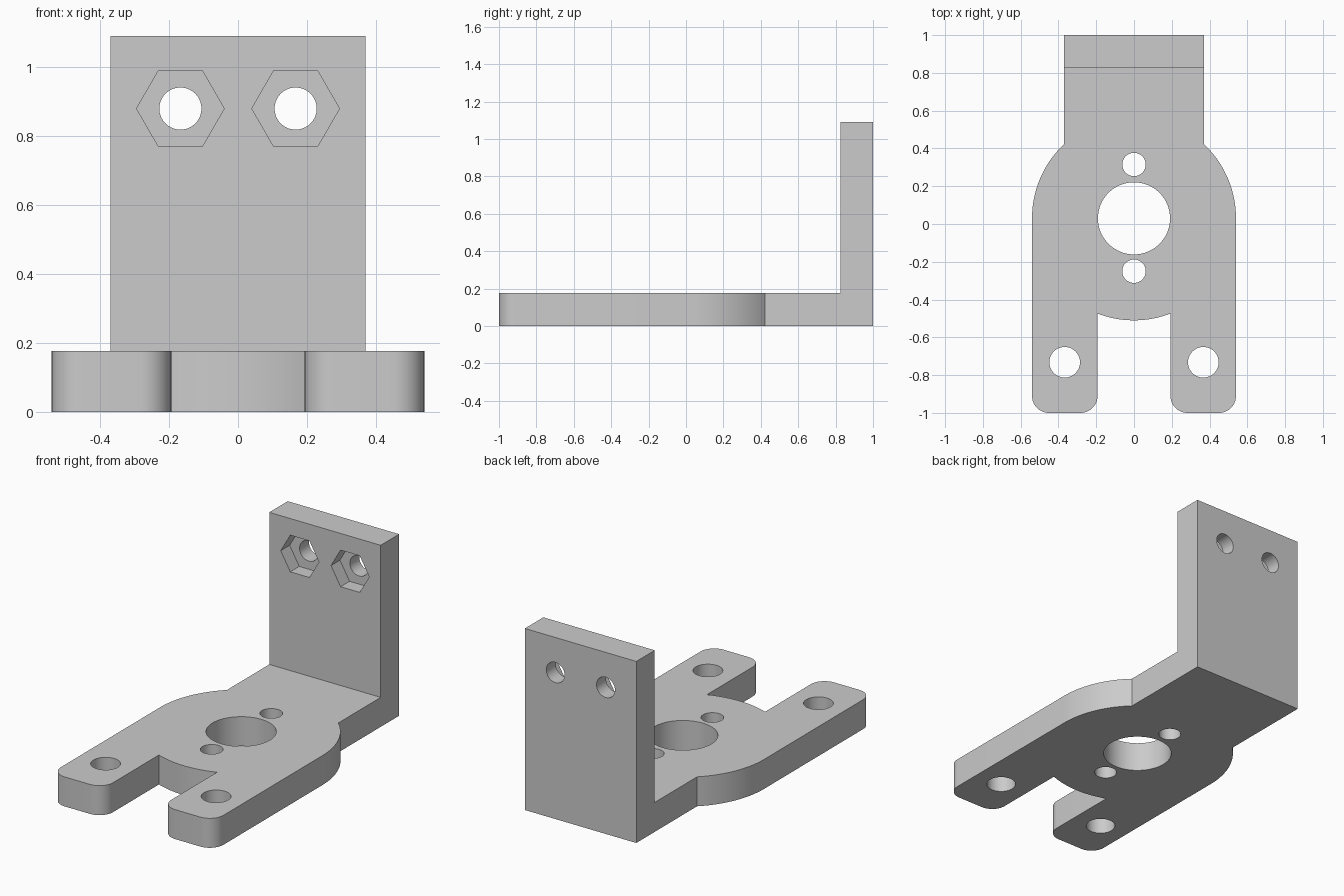
import bpy, bmesh
from math import sin, cos, pi, asin, radians
from mathutils import Matrix, Vector

if "Cube" in bpy.data.objects:
    bpy.data.objects.remove(bpy.data.objects["Cube"])

THICK, DISC_Y, DISC_R = 0.177, 0.03, 0.54
TAB_X, SLOT_X, CORNER = 0.37, 0.193, 0.09
WALL_Y, WALL_TOP = 0.825, 1.09

grey = bpy.data.materials.new("plain_grey")
grey.use_nodes = True
grey.diffuse_color = (0.6, 0.6, 0.6, 1)
grey.node_tree.nodes["Principled BSDF"].inputs["Base Color"].default_value = (0.6, 0.6, 0.6, 1)


def make_object(name, bm):
    bmesh.ops.recalc_face_normals(bm, faces=bm.faces)
    mesh = bpy.data.meshes.new(name)
    bm.to_mesh(mesh)
    bm.free()
    obj = bpy.data.objects.new(name, mesh)
    bpy.context.collection.objects.link(obj)
    mesh.materials.append(grey)
    return obj


def arc(cx, cy, r, start, end, steps):
    angles = [start + (end - start) * i / steps for i in range(steps + 1)]
    return [(cx + r * cos(a), cy + r * sin(a)) for a in angles]


def prism(name, outline, height):
    bm = bmesh.new()
    face = bm.faces.new([bm.verts.new((x, y, 0)) for x, y in outline])
    out = bmesh.ops.extrude_face_region(bm, geom=[face])
    top = [v for v in out["geom"] if isinstance(v, bmesh.types.BMVert)]
    bmesh.ops.translate(bm, verts=top, vec=(0, 0, height))
    return make_object(name, bm)


def cylinder(name, centre, radius, depth, sides=64, along_y=False):
    bm = bmesh.new()
    turn = Matrix.Rotation(pi / 2, 4, "X") if along_y else Matrix.Identity(4)
    spin = Matrix.Rotation(pi / 2, 4, "Z")
    bmesh.ops.create_cone(bm, cap_ends=True, segments=sides, radius1=radius, radius2=radius,
                          depth=depth, matrix=Matrix.Translation(Vector(centre)) @ turn @ spin)
    return make_object(name, bm)


def combine(target, tool, operation):
    mod = target.modifiers.new(tool.name, "BOOLEAN")
    mod.operation, mod.solver, mod.object = operation, "EXACT", tool
    bpy.context.view_layer.objects.active = target
    bpy.ops.object.modifier_apply(modifier=mod.name)
    bpy.data.objects.remove(tool)


# Right half of the base outline, from the slot round to the tab
slot_angle = asin(SLOT_X / DISC_R)
tab_angle = pi / 2 - asin(TAB_X / DISC_R)
half = arc(0, DISC_Y, DISC_R, -pi / 2, -pi / 2 + slot_angle, 10)
half += arc(SLOT_X + CORNER, -1 + CORNER, CORNER, pi, 1.5 * pi, 10)
half += arc(DISC_R - CORNER, -1 + CORNER, CORNER, -pi / 2, 0, 10)
half += arc(0, DISC_Y, DISC_R, 0, tab_angle, 20)
half.append((TAB_X, 1))
outline = half + [(-x, y) for x, y in reversed(half[1:])]
bracket = prism("bracket", outline, THICK)

# Upright wall, joined to the base
wall = prism("upright_wall", [(-TAB_X, WALL_Y), (TAB_X, WALL_Y), (TAB_X, 1), (-TAB_X, 1)], WALL_TOP)
combine(bracket, wall, "UNION")

# Centre bore and the two small holes beside it
for y, r in ((DISC_Y, 0.191), (0.315, 0.062), (-0.25, 0.062)):
    combine(bracket, cylinder("base_hole", (0, y, 0), r, 1), "DIFFERENCE")

# Leg holes, wall bolt holes and hexagonal nut pockets on both sides
POCKET = 0.085
for side in (-1, 1):
    leg = cylinder("leg_hole", (side * 0.367, -0.732, 0), 0.081, 1)
    bolt = cylinder("bolt_hole", (side * 0.167, 0.95, 0.88), 0.061, 0.6, along_y=True)
    nut = cylinder("nut_pocket", (side * 0.167, WALL_Y, 0.88), 0.127, 2 * POCKET, 6, True)
    for cutter in (leg, bolt, nut):
        combine(bracket, cutter, "DIFFERENCE")

# Smooth the curved walls, keep the edges crisp
bpy.ops.object.select_all(action="DESELECT")
bracket.select_set(True)
bpy.context.view_layer.objects.active = bracket
bpy.ops.object.shade_smooth_by_angle(angle=radians(30))
